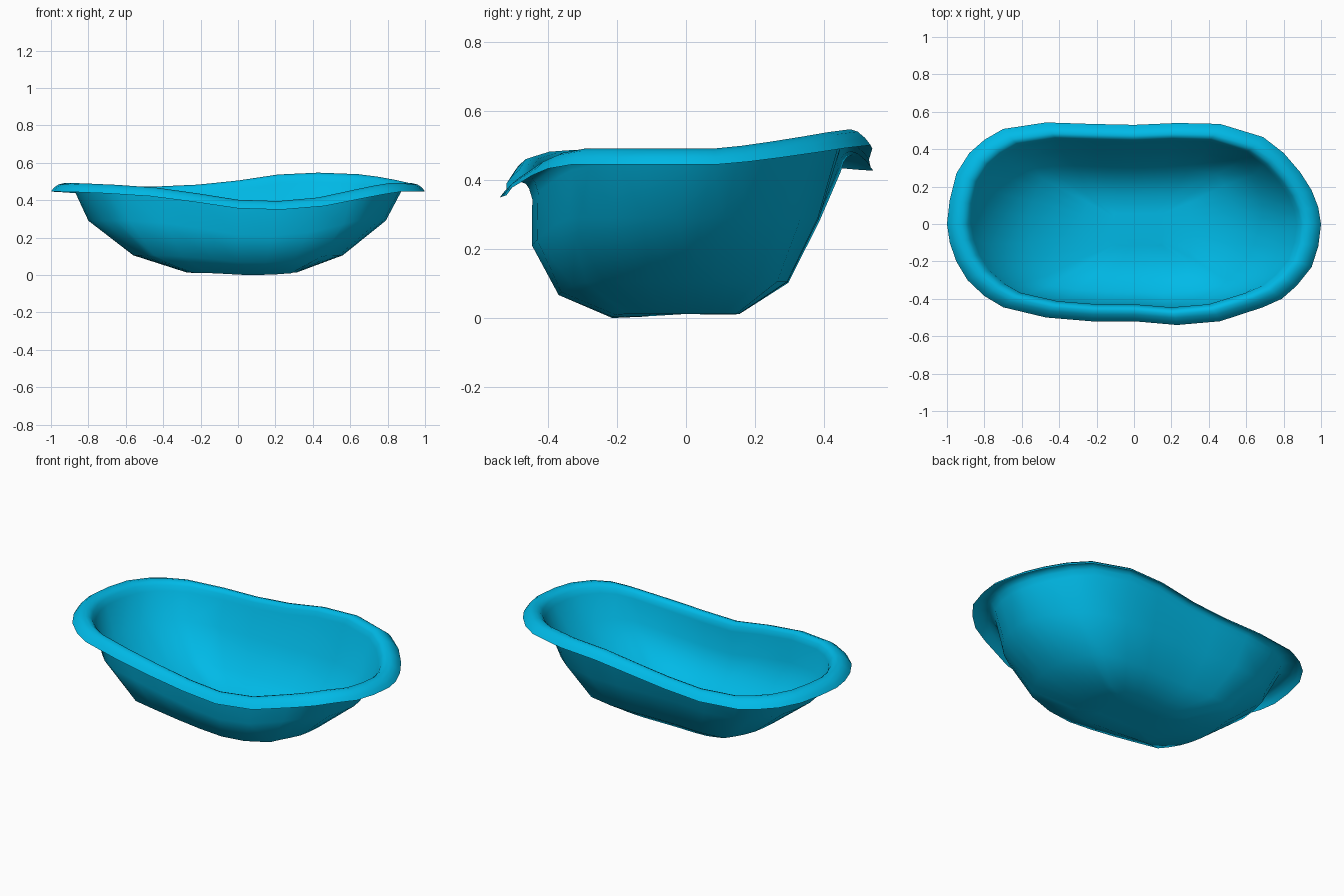
import bpy, bmesh

# Rim outline seen from above, counter-clockwise: x, y, crest height
OUTLINE = [
    (1, 0, .491), (.985, .09, .491), (.95, .18, .499), (.89, .275, .511),
    (.80, .38, .526), (.69, .465, .539), (.46, .535, .547), (.23, .54, .537),
    (0, .53, .505), (-.23, .535, .483), (-.47, .543, .473), (-.70, .508, .475),
    (-.80, .45, .48), (-.88, .38, .484), (-.95, .27, .489), (-.985, .13, .491),
    (-1, 0, .491), (-.985, -.1, .491), (-.95, -.2, .491), (-.89, -.3, .49),
    (-.80, -.385, .486), (-.70, -.445, .482), (-.47, -.5, .467), (-.23, -.52, .436),
    (0, -.52, .402), (.23, -.54, .395), (.46, -.52, .414), (.69, -.445, .46),
    (.79, -.40, .479), (.87, -.33, .491), (.95, -.23, .491), (.985, -.12, .491),
]
CORNERS = [(5, 1, 1), (11, -1, 1), (21, -1, -1), (27, 1, -1), (37, 1, 1)]
# Rolled rim rings: x scale, y scale, drop below crest
RIM = [(1, 1, .046), (.985, .97, .025), (.96, .93, .007), (.93, .89, 0),
       (.905, .86, .006), (.888, .842, .02), (.87, .825, .05)]
# Basin rings: x scale, y scale, x shift, y shift, height, front dip, squareness
BASIN = [(.795, .77, -.005, -.03, .29, .95, .08),
         (.56, .615, 0, -.037, .105, .45, .33),
         (.29, .34, .02, -.03, .012, .14, .7),
         (.14, .16, .02, -.03, .011, .08, .7)]

n = len(OUTLINE)

# Rectangle with the same point count as the outline
square = [None] * n
for (i0, x0, y0), (i1, x1, y1) in zip(CORNERS, CORNERS[1:]):
    for i in range(i0, i1):
        t = (i - i0) / (i1 - i0)
        square[i % n] = (x0 + (x1 - x0) * t, .54 * (y0 + (y1 - y0) * t))

bm = bmesh.new()
rings = [[bm.verts.new((x * sx, y * sy, z - d)) for x, y, z in OUTLINE]
         for sx, sy, d in RIM]
for sx, sy, cx, cy, h, dip, q in BASIN:
    ring = []
    for (x, y, z), (u, v) in zip(OUTLINE, square):
        ring.append(bm.verts.new(((x + (u - x) * q) * sx + cx,
                                  (y + (v - y) * q) * sy + cy,
                                  h + dip * min(0, z - .48))))
    rings.append(ring)

# Skin the rings and close the floor
for a, b in zip(rings, rings[1:]):
    for i in range(n):
        j = (i + 1) % n
        bm.faces.new((a[i], a[j], b[j], b[i]))
bm.faces.new(rings[-1])
for f in bm.faces:
    f.smooth = True

mesh = bpy.data.meshes.new("bathtub")
bm.to_mesh(mesh)
bm.free()
tub = bpy.data.objects.new("bathtub", mesh)
bpy.context.collection.objects.link(tub)

blue = bpy.data.materials.new("blue_plastic")
blue.diffuse_color = (0, .49, .8, 1)
mesh.materials.append(blue)
